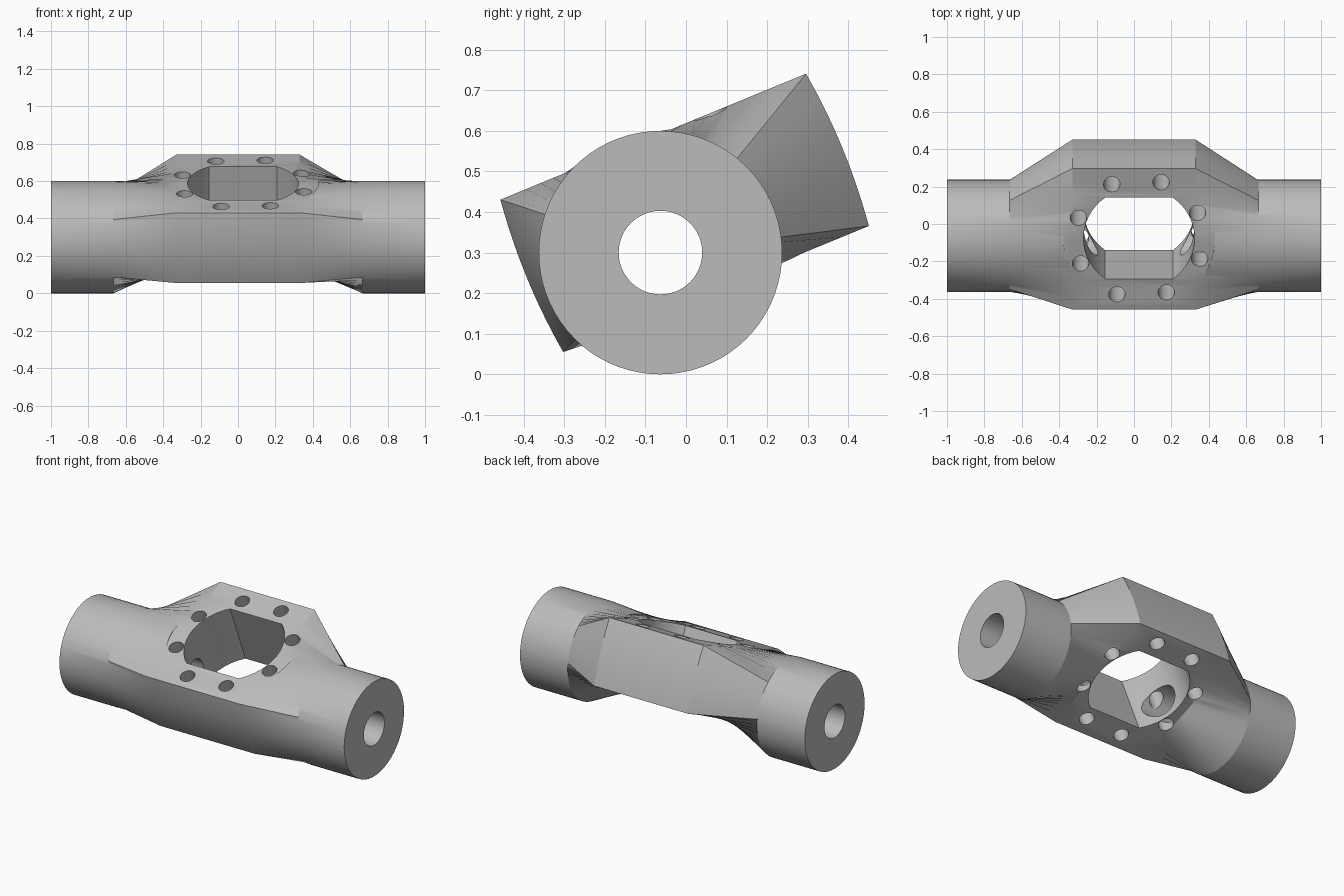
import bpy
import bmesh
from math import sin, cos, pi, atan2, asin, radians

cube = bpy.data.objects.get("Cube")
if cube:
    bpy.data.objects.remove(cube, do_unlink=True)

# Sizes in the tilted frame: x along the tube, y across the hub, z through it
TUBE_R, BORE_R = 0.3, 0.103
LEFT, RIGHT, LOW, HIGH = -0.315, 0.5, -0.135, 0.271
HUB_X, HUB_Y = 0.027, 0.097
TILT = radians(22.4)

steel = bpy.data.materials.new("plain_grey")
steel.use_nodes = True
steel.diffuse_color = (0.5, 0.5, 0.5, 1)
steel.node_tree.nodes["Principled BSDF"].inputs["Base Color"].default_value = (0.5, 0.5, 0.5, 1)


def make_object(name, bm):
    bmesh.ops.recalc_face_normals(bm, faces=bm.faces)
    mesh = bpy.data.meshes.new(name)
    bm.to_mesh(mesh)
    bm.free()
    mesh.materials.append(steel)
    ob = bpy.data.objects.new(name, mesh)
    bpy.context.collection.objects.link(ob)
    return ob


def loft(name, sections):
    """Skin a list of equal-length point rings and cap both ends."""
    bm = bmesh.new()
    rings = [[bm.verts.new(p) for p in s] for s in sections]
    n = len(rings[0])
    for a, b in zip(rings, rings[1:]):
        for i in range(n):
            j = (i + 1) % n
            bm.faces.new((a[i], a[j], b[j], b[i]))
    bm.faces.new(rings[0])
    bm.faces.new(rings[-1])
    return make_object(name, bm)


def circle(r, n, cx=0, cy=0):
    return [(cx + r * cos(2 * pi * i / n), cy + r * sin(2 * pi * i / n)) for i in range(n)]


def prism_z(name, profile, z0, z1):
    return loft(name, [[(x, y, z) for x, y in profile] for z in (z0, z1)])


def box_point(a):
    """Where a ray from the tube axis meets the hub box, with bowed sides."""
    c, s = cos(a), sin(a)
    tx = (RIGHT if c > 0 else LEFT) / c if abs(c) > 1e-6 else 9
    tz = (HIGH if s > 0 else LOW) / s if abs(s) > 1e-6 else 9
    t = min(tx, tz)
    y, z = t * c, t * s
    if tx < tz:
        k = (z - (HIGH + LOW) / 2) / ((HIGH - LOW) / 2)
        y += (1 if c > 0 else -1) * 0.013 * (1 - k * k)
    return y, z


# Round tube that blends into the boxy hub
corners = [atan2(z, y) for y in (LEFT, RIGHT) for z in (LOW, HIGH)]
angles = [-pi + 2 * pi * (i + 0.5) / 72 for i in range(72)]
angles = [a for a in angles if min(abs(a - c) for c in corners) > 0.03]
angles = sorted(angles + corners)
round_ring = [(TUBE_R * cos(a), TUBE_R * sin(a)) for a in angles]
box_ring = [box_point(a) for a in angles]
stations = [(-1, round_ring), (-0.665, round_ring), (-0.33, box_ring),
            (0.33, box_ring), (0.665, round_ring), (1, round_ring)]
body = loft("housing_body", [[(x, y, z) for y, z in ring] for x, ring in stations])

# Spot face, lengthwise bore and central window with two flat sides
cutters = [prism_z("spot_face_cutter", circle(0.405, 72, HUB_X, HUB_Y), HIGH + 0.0005, 0.6)]
cutters.append(loft("bore_cutter", [[(x, y, z) for y, z in circle(BORE_R, 48)]
                                    for x in (-1.2, 1.2)]))
span = asin(0.235 / 0.297)
window = []
for start in (0, pi):
    for i in range(17):
        a = start - span + 2 * span * i / 16
        window.append((HUB_X + 0.297 * cos(a), HUB_Y + 0.297 * sin(a)))
cutters.append(prism_z("window_cutter", window, -0.6, 0.6))

# Ring of eight bolt holes
for i in range(8):
    a = radians(25 + 45 * i)
    hole = circle(0.044, 28, HUB_X + 0.345 * cos(a), HUB_Y + 0.345 * sin(a))
    cutters.append(prism_z("bolt_hole_cutter", hole, -0.6, 0.6))

bpy.ops.object.select_all(action="DESELECT")
bpy.context.view_layer.objects.active = body
body.select_set(True)
for cutter in cutters:
    cutter.hide_render = True
    mod = body.modifiers.new("cut", "BOOLEAN")
    mod.operation = "DIFFERENCE"
    mod.solver = "EXACT"
    mod.object = cutter
    bpy.ops.object.modifier_apply(modifier=mod.name)
    bpy.data.objects.remove(cutter, do_unlink=True)

# Tilt the hub and rest the tube on the ground
body.rotation_euler.x = TILT
body.location = (0, -0.063, TUBE_R)
bpy.ops.object.shade_smooth_by_angle(angle=radians(25))
